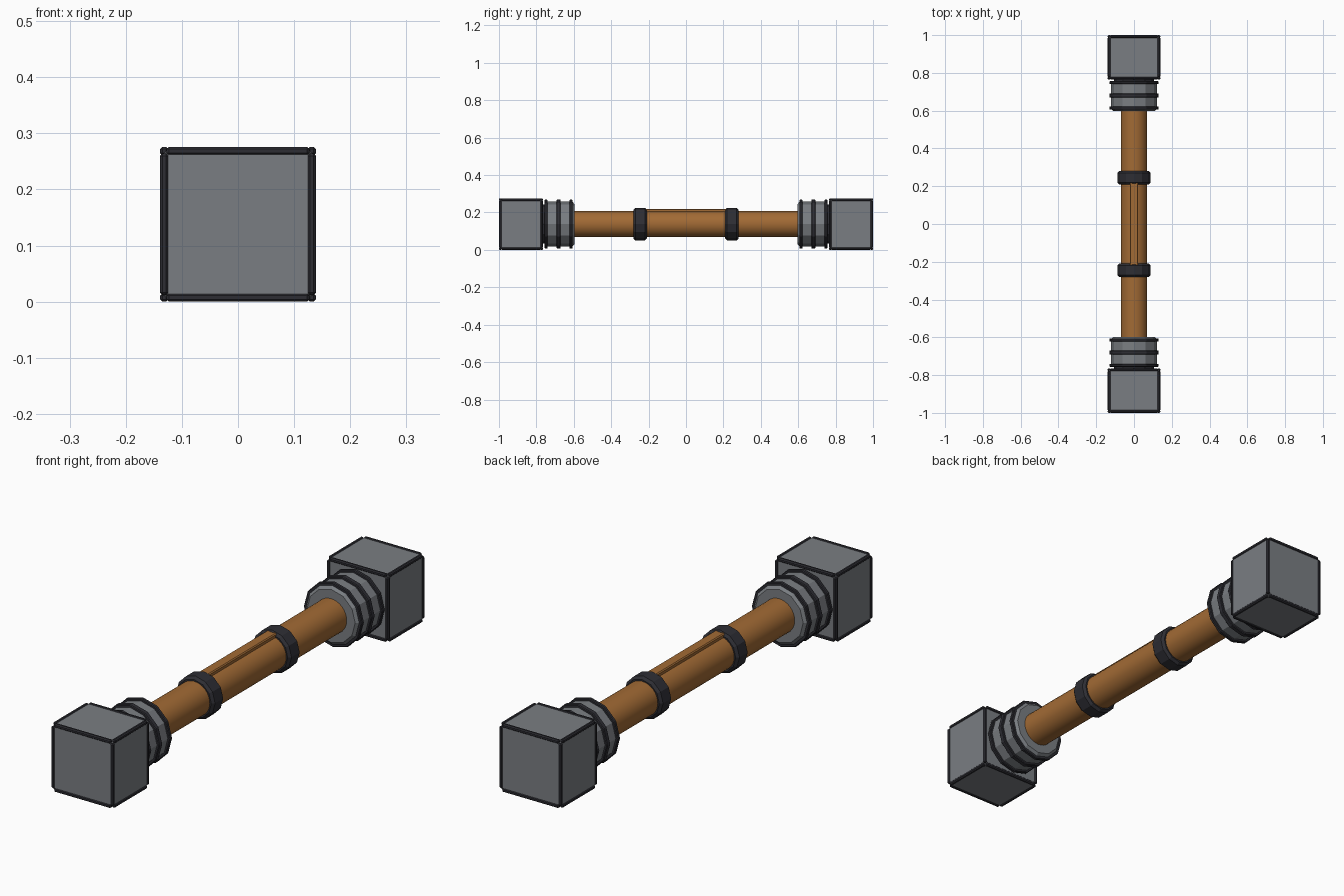
import bpy, math
from mathutils import Vector

if "Cube" in bpy.data.objects:
    bpy.data.objects.remove(bpy.data.objects["Cube"])

ZC = 0.138  # height of the central axis


def material(name, rgb):
    m = bpy.data.materials.new(name)
    m.diffuse_color = (*rgb, 1)
    m.use_nodes = True
    m.node_tree.nodes["Principled BSDF"].inputs["Base Color"].default_value = m.diffuse_color
    return m


GREY = material("steel_grey", (0.195, 0.208, 0.225))
DARK = material("dark_metal", (0.027, 0.027, 0.034))
WOOD = material("brown_wood", (0.36, 0.145, 0.035))


def bevel(ob, width, segments=1):
    m = ob.modifiers.new("bevel", 'BEVEL')
    m.width, m.segments = width, segments
    m.limit_method = 'ANGLE'
    m.angle_limit = math.radians(40)


def box(name, center, half, mat, bev=0.0):
    bpy.ops.mesh.primitive_cube_add(size=2, location=center)
    ob = bpy.context.object
    ob.name = name
    ob.scale = half
    bpy.ops.object.transform_apply(location=False, rotation=False, scale=True)
    ob.data.materials.append(mat)
    if bev:
        bevel(ob, bev)
    return ob


def lathe(name, profile, sides, mat, smooth=False):
    """Closed solid around the y axis from (y, radius) points."""
    verts, faces = [], []
    for y, r in profile:
        for i in range(sides):
            a = 2 * math.pi * i / sides
            verts.append((r * math.sin(a), y, ZC + r * math.cos(a)))
    for k in range(len(profile) - 1):
        for i in range(sides):
            j = (i + 1) % sides
            faces.append((k * sides + i, k * sides + j,
                          (k + 1) * sides + j, (k + 1) * sides + i))
    faces.append(tuple(reversed(range(sides))))
    faces.append(tuple(range((len(profile) - 1) * sides, len(profile) * sides)))
    me = bpy.data.meshes.new(name)
    me.from_pydata(verts, [], faces)
    me.materials.append(mat)
    ob = bpy.data.objects.new(name, me)
    bpy.context.collection.objects.link(ob)
    bpy.ops.object.select_all(action='DESELECT')
    ob.select_set(True)
    bpy.context.view_layer.objects.active = ob
    # make all normals face outward
    bpy.ops.object.mode_set(mode='EDIT')
    bpy.ops.mesh.select_all(action='SELECT')
    bpy.ops.mesh.normals_make_consistent(inside=False)
    bpy.ops.object.mode_set(mode='OBJECT')
    if smooth:
        bpy.ops.object.shade_smooth_by_angle(angle=math.radians(35))
    return ob


def ring(name, y, half, r, cut, mat, sides=12):
    lathe(name, [(y - half, r - cut), (y - half + cut, r),
                 (y + half - cut, r), (y + half, r - cut)], sides, mat)


# Wooden handle with a raised strip on top
lathe("handle", [(-0.62, 0.07), (0.62, 0.07)], 32, WOOD, smooth=True)
box("grip_strip", (0, 0, ZC + 0.065), (0.022, 0.225, 0.016), WOOD, 0.004)

HALF = Vector((0.139, 0.1175, 0.138))  # outer half size of a head block
BAR = 0.0075                            # half thickness of the edge trim

for side, s in (("front", -1), ("back", 1)):
    # Collar on the handle
    ring(side + "_collar", s * 0.245, 0.036, 0.087, 0.01, DARK)

    # Socket between handle and head, with three bands
    lathe(side + "_socket", [(s * 0.597, 0.108), (s * 0.609, 0.121),
                             (s * 0.745, 0.121), (s * 0.757, 0.110)], 12, GREY)
    for n, (y, h) in enumerate(((0.615, 0.008), (0.681, 0.011), (0.748, 0.008))):
        ring(f"{side}_socket_band_{n + 1}", s * y, h, 0.131, 0.003, DARK)
    lathe(side + "_neck", [(s * 0.75, 0.105), (s * 0.78, 0.105)], 12, DARK)

    # Head block
    c = Vector((0, s * (1 - HALF.y), ZC))
    box(side + "_head", c, HALF - Vector((0.003, 0.003, 0.003)), GREY, 0.011)

    # Dark trim along the twelve edges
    for axis in range(3):
        u, v = [a for a in range(3) if a != axis]
        for su in (-1, 1):
            for sv in (-1, 1):
                p, h = c.copy(), Vector((BAR, BAR, BAR))
                p[u] += su * (HALF[u] - BAR)
                p[v] += sv * (HALF[v] - BAR)
                h[axis] = HALF[axis] - 0.012
                box(f"{side}_head_trim_{'xyz'[axis]}", p, h, DARK, 0.004)
